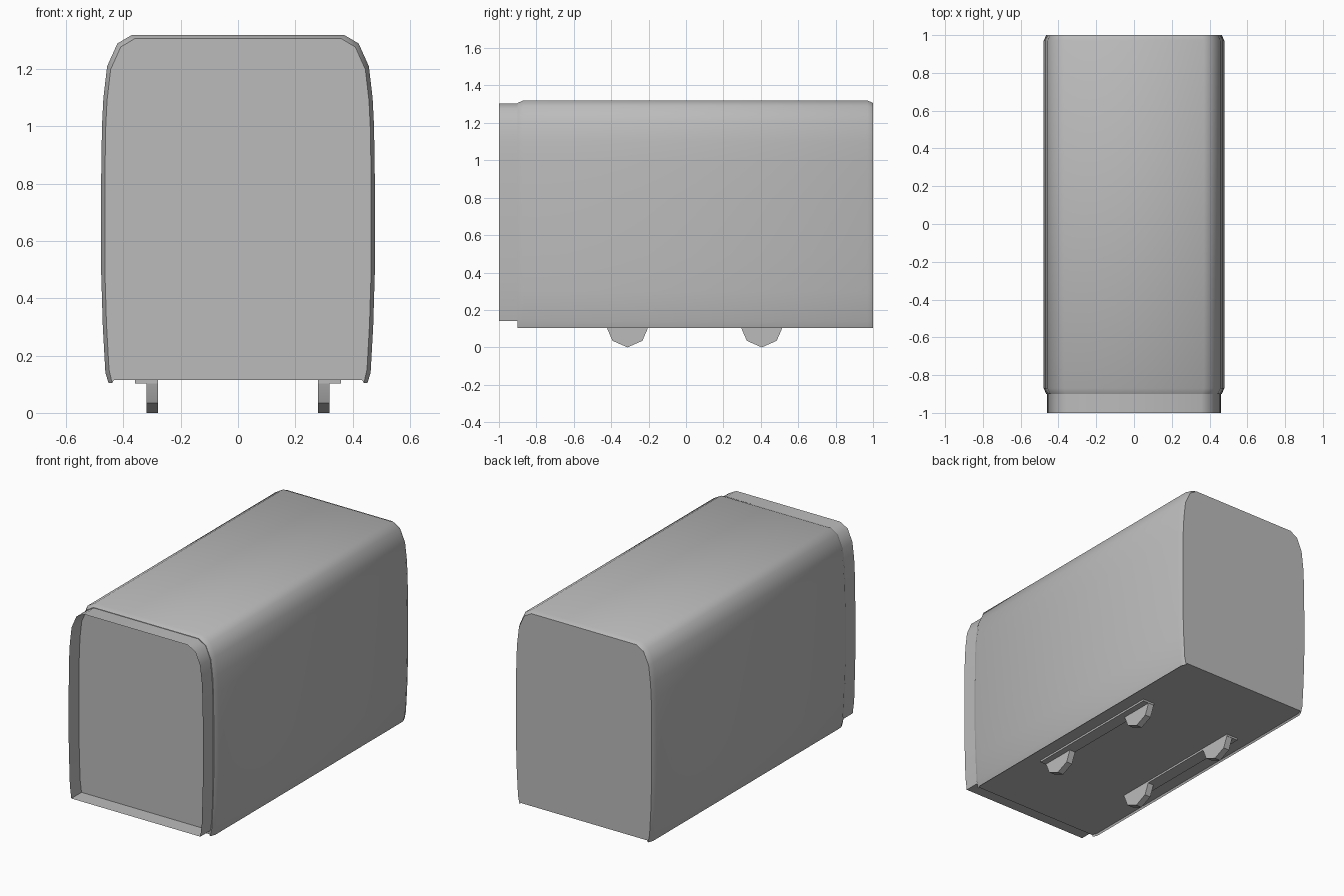
import bpy, bmesh, math

if "Cube" in bpy.data.objects:
    bpy.data.objects.remove(bpy.data.objects["Cube"], do_unlink=True)

grey = bpy.data.materials.new("plain_grey")
grey.use_nodes = True
grey.diffuse_color = (0.5, 0.5, 0.5, 1)
grey.node_tree.nodes["Principled BSDF"].inputs["Base Color"].default_value = (0.5, 0.5, 0.5, 1)


def loft(name, rings, caps=True, smooth=40):
    """Join matching closed rings of points into one skin."""
    bm = bmesh.new()
    loops = [[bm.verts.new(p) for p in ring] for ring in rings]
    for a, b in zip(loops, loops[1:]):
        for i in range(len(a)):
            j = (i + 1) % len(a)
            bm.faces.new((a[i], a[j], b[j], b[i]))
    if caps:
        bm.faces.new(loops[0])
        bm.faces.new(loops[-1])
    bmesh.ops.recalc_face_normals(bm, faces=bm.faces)
    mesh = bpy.data.meshes.new(name)
    bm.to_mesh(mesh)
    bm.free()
    mesh.materials.append(grey)
    obj = bpy.data.objects.new(name, mesh)
    bpy.context.collection.objects.link(obj)
    bpy.ops.object.select_all(action="DESELECT")
    obj.select_set(True)
    bpy.context.view_layer.objects.active = obj
    bpy.ops.object.shade_smooth_by_angle(angle=math.radians(smooth))
    return obj


def section(half, y, inset=0.0):
    """Mirror half a cross-section and place it at y, pulled in towards the middle."""
    full = half + [(-x, z) for x, z in reversed(half)]
    return [(x * (1 - inset / 0.478), y, 0.7 + (z - 0.7) * (1 - inset / 0.62)) for x, z in full]


# Body shell with softened ends and a small lip along the lower edges
body_half = [(0.445, 0.115), (0.452, 0.104), (0.463, 0.14), (0.472, 0.3), (0.478, 0.5),
             (0.478, 0.8), (0.475, 1.0), (0.47, 1.1), (0.457, 1.21), (0.421, 1.29), (0.37, 1.32)]


def body_ring(y, inset):
    # the floor and lip stay level while the sides and roof draw in
    return [(x, y, max(z, 0.104) if z > 0.13 else z0)
            for (x, y, z), (_, _, z0) in zip(section(body_half, y, inset), section(body_half, y))]


loft("body", [body_ring(-0.9, 0.013), body_ring(-0.87, 0.0),
              body_ring(0.97, 0.0), body_ring(1.0, 0.013)])

# Open end collar around the front panel
collar_half = [(0.442, 0.14), (0.452, 0.22), (0.456, 0.35), (0.46, 0.5), (0.46, 0.8), (0.457, 1.0),
               (0.452, 1.1), (0.44, 1.2), (0.408, 1.275), (0.355, 1.304)]
loft("front_collar", [section(collar_half, -1.0), section(collar_half, -0.9)], caps=False)

# Mounting strips and feet under each side
foot_side = [(-0.11, 0.115), (-0.108, 0.1), (-0.08, 0.035), (0, 0), (0.08, 0.035),
             (0.108, 0.1), (0.11, 0.115)]
for side, sx in (("left", 1), ("right", -1)):
    strip = [(-0.425, 0.103), (0.515, 0.103), (0.515, 0.116), (-0.425, 0.116)]
    loft(side + "_strip", [[(sx * x, y, z) for y, z in strip] for x in (0.28, 0.36)])
    for end, cy in (("front", -0.313), ("back", 0.405)):
        loft(f"{side}_{end}_foot",
             [[(sx * x, cy + y, z) for y, z in foot_side] for x in (0.28, 0.32)])
